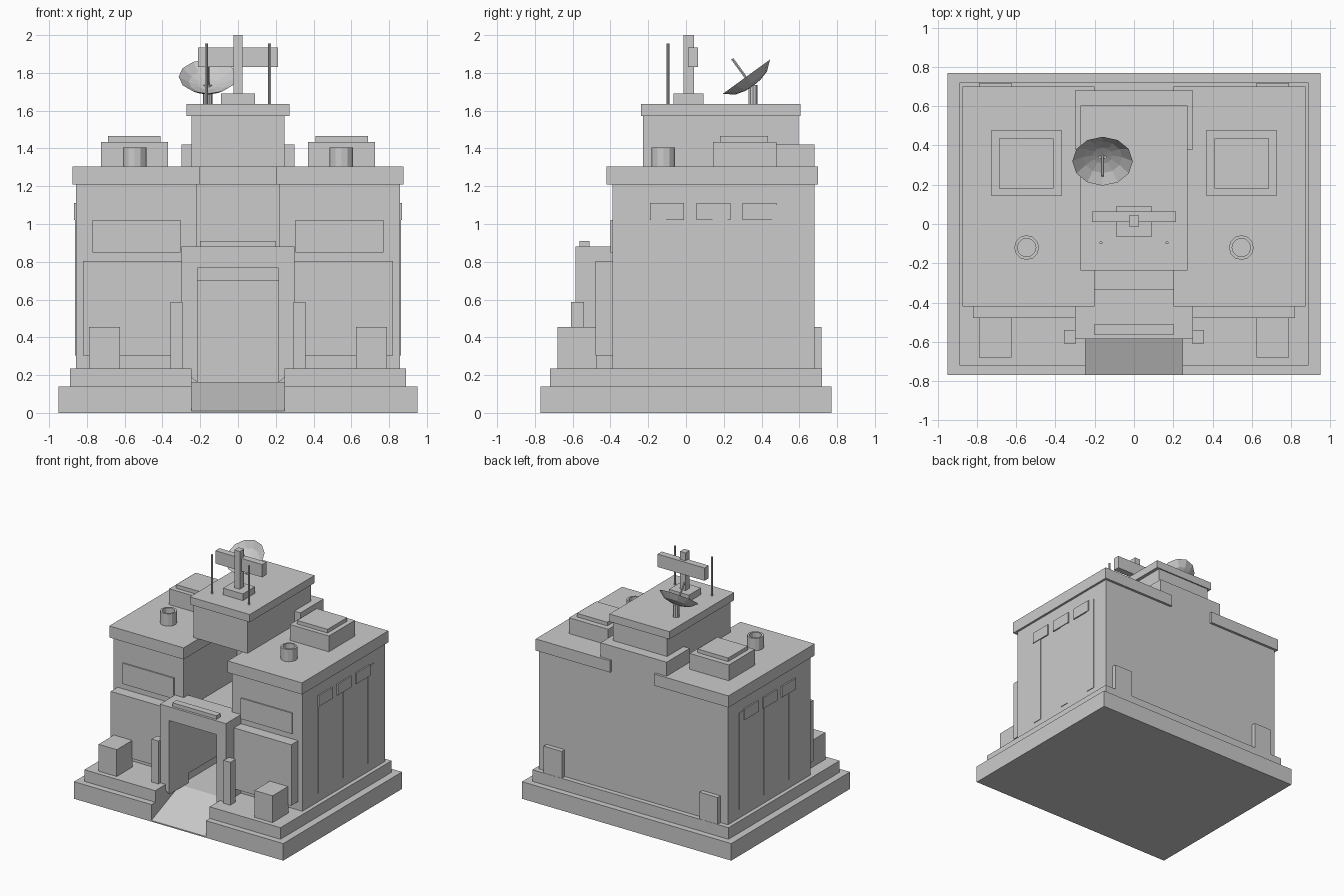
import bpy, bmesh, math
from mathutils import Vector

if "Cube" in bpy.data.objects:
    bpy.data.objects.remove(bpy.data.objects["Cube"])


def make(name, bm):
    bmesh.ops.recalc_face_normals(bm, faces=bm.faces)
    me = bpy.data.meshes.new(name)
    bm.to_mesh(me)
    bm.free()
    ob = bpy.data.objects.new(name, me)
    bpy.context.collection.objects.link(ob)
    return ob


def box(name, x0, x1, y0, y1, z0, z1):
    bm = bmesh.new()
    bmesh.ops.create_cube(bm, size=1)
    for v in bm.verts:
        v.co = ((x0, x1)[v.co.x > 0], (y0, y1)[v.co.y > 0], (z0, z1)[v.co.z > 0])
    return make(name, bm)


def extrude(name, pts, vec):
    bm = bmesh.new()
    f = bm.faces.new([bm.verts.new(p) for p in pts])
    r = bmesh.ops.extrude_face_region(bm, geom=[f], use_keep_orig=True)
    bmesh.ops.translate(bm, vec=Vector(vec),
                        verts=[g for g in r["geom"] if isinstance(g, bmesh.types.BMVert)])
    return make(name, bm)


def lathe(name, prof, n, loc, rot_x=0.0):
    bm = bmesh.new()
    vs = [bm.verts.new((r, 0, z)) for r, z in prof]
    es = [bm.edges.new((a, b)) for a, b in zip(vs, vs[1:])]
    bmesh.ops.spin(bm, geom=vs + es, cent=(0, 0, 0), axis=(0, 0, 1),
                   angle=2 * math.pi, steps=n)
    bmesh.ops.remove_doubles(bm, verts=bm.verts, dist=1e-4)
    ob = make(name, bm)
    ob.location = loc
    ob.rotation_euler.x = rot_x
    return ob


def mirror(ob):
    # mirror across the centre plane
    m = ob.modifiers.new("mirror", "MIRROR")
    pivot = bpy.data.objects.get("mirror_pivot")
    if pivot is None:
        pivot = bpy.data.objects.new("mirror_pivot", None)
        pivot.hide_render = True
        bpy.context.collection.objects.link(pivot)
    m.mirror_object = pivot
    return ob


def pair(name, *b):
    return mirror(box(name, *b))


def notched_slab(name, x, y, notch, z0, z1):
    pts = [(-x, -y), (-.247, -y), (-.247, notch), (.247, notch),
           (.247, -y), (x, -y), (x, y), (-x, y)]
    extrude(name, [(a, b, z0) for a, b in pts], (0, 0, z1 - z0))


# Stepped base with entrance ramp and hall floor
notched_slab("base_lower", .95, .77, -.40, 0, .14)
notched_slab("base_upper", .89, .72, .30, .14, .235)
extrude("ramp", [(-.247, -.77, 0), (-.247, -.77, .01), (-.247, -.40, .16), (-.247, -.40, 0)],
        (.494, 0, 0))
box("hall_floor", -.247, .247, -.40, .30, .14, .16)

# Main building
pair("wing", .22, .857, -.39, .68, .235, 1.21)
box("rear_wall", -.22, .22, .30, .68, .235, 1.21)
box("hall_roof", -.22, .22, -.335, .30, .70, .775)
pair("wing_cornice", .20, .875, -.42, .70, 1.21, 1.305)
box("rear_block", -.30, .30, .38, .68, 1.20, 1.42)
box("tower", -.245, .245, -.228, .595, 1.305, 1.575)
box("tower_roof", -.272, .272, -.237, .605, 1.572, 1.635)

# Gate frame and its fittings
gate = [(-.30, .235), (-.30, .88), (.30, .88), (.30, .235),
        (.215, .16), (.215, .767), (-.215, .767), (-.215, .16)]
extrude("gate_frame", [(x, -.585, z) for x, z in gate], (0, .25, 0))
box("gate_top_bar", -.20, .20, -.565, -.51, .88, .91)
pair("gate_post", .295, .357, -.61, -.54, .235, .587)

# Front details
pair("front_buttress", .25, .82, -.48, -.39, .305, .805)
pair("front_panel", .305, .77, -.40, -.39, .85, 1.02)
pair("front_crate", .625, .79, -.68, -.475, .235, .455)
pair("rear_crate", .625, .79, .68, .718, .235, .455)

# Side ribs and vents
for y in (-.145, .18, .495):
    pair("side_rib", .85, .862, y - .04, y + .04, .305, 1.10)
for y in (-.10, .145, .39):
    pair("side_vent", .85, .868, y - .09, y + .09, 1.02, 1.11)

# Roof units and chimneys
pair("roof_unit", .37, .725, .143, .48, 1.305, 1.435)
pair("roof_unit_lid", .41, .687, .18, .435, 1.435, 1.465)
mirror(lathe("chimney", [(0, .03), (.047, .03), (.047, .10), (.063, .10), (.063, 0)], 12,
             (.547, -.12, 1.305)))

# Mast with cross panel, antennas
box("mast_base", -.09, .09, -.065, .092, 1.635, 1.69)
box("mast", -.025, .025, -.012, .043, 1.69, 2.0)
box("mast_panel", -.213, .213, .01, .064, 1.83, 1.935)
mirror(lathe("antenna", [(0, 0), (.008, 0), (.008, .32), (0, .32)], 8, (.168, -.095, 1.635)))

# Dish on its post
tilt = math.radians(36)
lathe("dish_post", [(.025, 0), (.025, .10), (0, .10)], 10, (-.16, .355, 1.635))
lathe("dish", [(.154, .053), (.10, .018), (.05, .004), (0, 0), (0, -.008), (.05, -.004),
               (.104, .011), (.154, .053)], 12, (-.16, .351, 1.737), tilt)
lathe("dish_feed", [(0, 0), (.008, 0), (.008, .17), (0, .17)], 6, (-.16, .345, 1.737), tilt)
